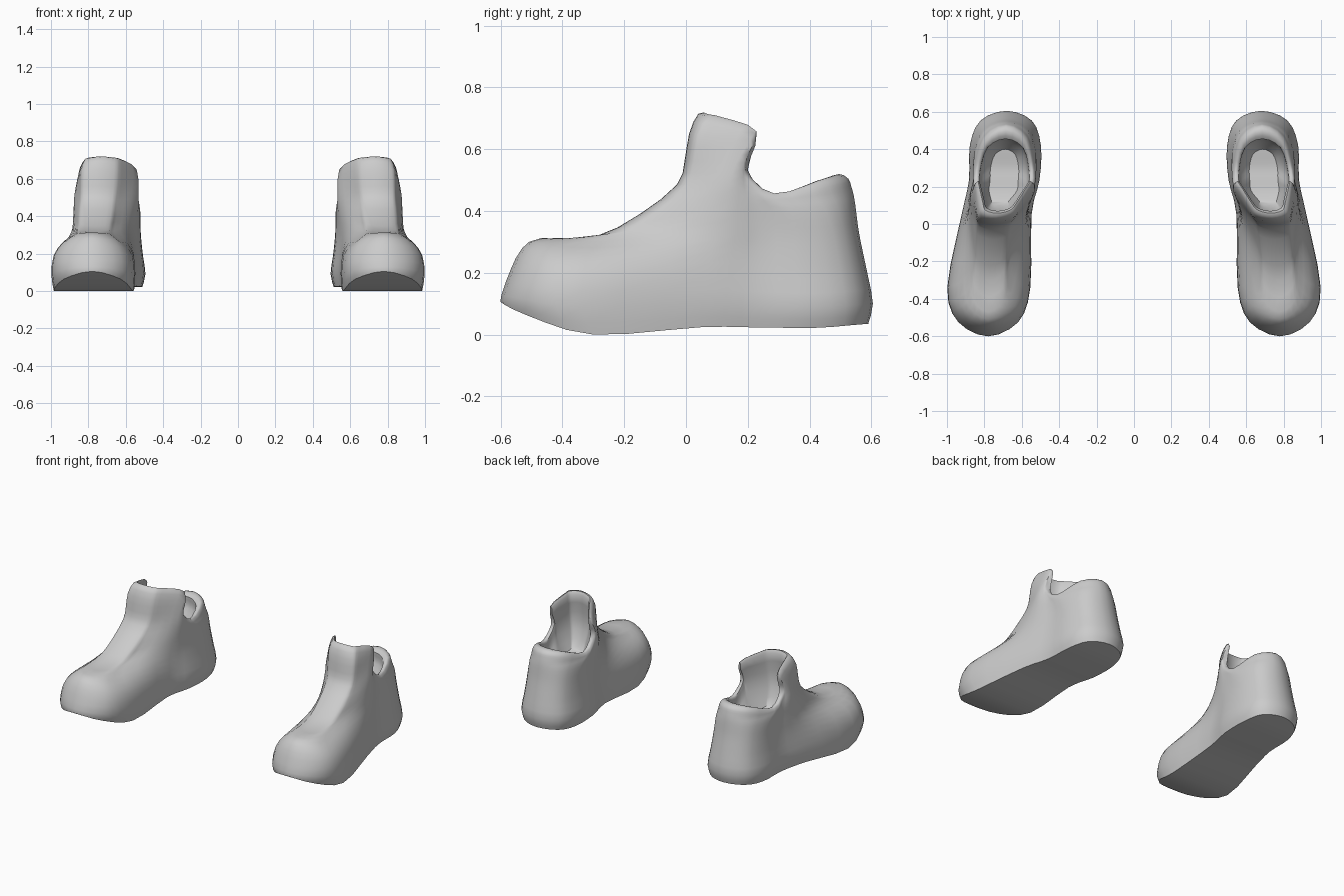
import bpy, bmesh, math
from mathutils import Vector

cube = bpy.data.objects.get("Cube")
if cube:
    bpy.data.objects.remove(cube)

# One plain grey for both shoes
grey = bpy.data.materials.new("plain grey")
grey.use_nodes = True
grey.diffuse_color = (0.6, 0.6, 0.6, 1)
grey.node_tree.nodes["Principled BSDF"].inputs["Base Color"].default_value = (0.6, 0.6, 0.6, 1)

# Foot centre line: (y, x)
CENTRE = [(-0.6, 0.78), (-0.35, 0.777), (0.0, 0.748), (0.2, 0.695), (0.6, 0.682)]

# Rings: front (y, z), ball, ankle (y, z, half width), notch (y, z) or None,
# heel (y, z, half width), back (y, z)
BODY = [
    ((-.60, .105), (-.30, .0, .212), (.05, .024, .18), None, (.42, .022, .172), (.59, .035)),
    ((-.597, .13), (-.34, .09, .222), (.05, .10, .187), None, (.42, .09, .190), (.605, .10)),
    ((-.568, .21), (-.33, .19, .21), (.07, .19, .178), None, (.41, .18, .178), (.589, .19)),
    ((-.53, .28), (-.32, .257, .165), (.08, .27, .167), None, (.40, .26, .17), (.573, .265)),
    ((-.47, .312), (-.26, .302, .11), (.10, .335, .163), None, (.39, .32, .166), (.56, .33)),
    ((-.30, .315), (-.14, .342, .102), (.11, .385, .163), None, (.37, .37, .166), (.553, .38)),
    ((-.15, .39), (-.05, .405, .106), (.13, .43, .165), None, (.34, .41, .166), (.548, .42)),
]
COLLAR = [
    ((-.03, .485), (.02, .487, .106), (.14, .49, .166), (.215, .455), (.30, .432, .165), (.543, .45)),
    ((-.005, .56), (.045, .56, .11), (.16, .55, .163), (.20, .49), (.29, .442, .163), (.535, .48)),
    ((.01, .65), (.062, .645, .11), (.195, .61, .16), (.193, .52), (.287, .45, .158), (.525, .505)),
    ((.04, .715), (.10, .70, .10), (.222, .652, .15), (.194, .537), (.285, .457, .15), (.495, .52)),
]
LINING = [
    ((.07, .70), (.125, .685, .085), (.228, .645, .132), (.20, .53), (.285, .45, .132), (.455, .50)),
    ((.055, .58), (.10, .56, .085), (.19, .55, .128), (.20, .49), (.285, .42, .128), (.46, .45)),
    ((.06, .47), (.10, .46, .072), (.18, .45, .115), (.215, .41), (.29, .37, .115), (.44, .40)),
    ((.10, .37), (.13, .35, .05), (.18, .335, .075), None, (.30, .32, .075), (.40, .33)),
]


def centre(y):
    for (y0, x0), (y1, x1) in zip(CENTRE, CENTRE[1:]):
        if y <= y1:
            return x0 + (x1 - x0) * max(0, (y - y0) / (y1 - y0))
    return CENTRE[-1][1]


def spline(pts, steps, closed):
    """Catmull-Rom curve through the points."""
    n = len(pts)
    get = (lambda i: pts[i % n]) if closed else (lambda i: pts[min(max(i, 0), n - 1)])
    out = []
    for i in range(n if closed else n - 1):
        a, b, c, d = (get(i + k) for k in (-1, 0, 1, 2))
        for s in range(steps):
            t = s / steps
            out.append(b + 0.5 * t * ((c - a) + t * ((2 * a - 5 * b + 4 * c - d)
                                                     + t * (3 * (b - c) + d - a))))
    if not closed:
        out.append(pts[-1].copy())
    return out


def ring(front, ball, ankle, notch, heel, back):
    """Closed loop: front, along the outer side to the back, and home on the inner side."""
    if notch is None:
        notch = [(p + q) / 2 for p, q in zip(ankle, heel)][:2]
    k = 0.72
    toe = (ball[0] + k * (front[0] - ball[0]), ball[1] + .6 * (front[1] - ball[1]), ball[2] * k)
    rear = (heel[0] + k * (back[0] - heel[0]), heel[1] + .7 * (back[1] - heel[1]), heel[2] * k)
    side = [toe, ball, ankle, (*notch, (ankle[2] + heel[2]) / 2), heel, rear]
    ends = [Vector((centre(y), y, z)) for y, z in (front, back)]
    outer, inner = ([Vector((centre(y) + s * w, y, z)) for y, z, w in side] for s in (1, -1))
    return spline([ends[0]] + outer + [ends[1]] + inner[::-1], 3, True)


def build_shoe(name, sign):
    bm = bmesh.new()
    rings = [ring(*r) for r in BODY + COLLAR + LINING]
    columns = [spline(list(col), 2, False) for col in zip(*rings)]
    rows = [[bm.verts.new((sign * p.x, p.y, max(p.z, 0.0))) for p in row] for row in zip(*columns)]
    n = len(rows[0])
    # Outer wall, rim and lining in one skin
    for lo, hi in zip(rows, rows[1:]):
        for i in range(n):
            j = (i + 1) % n
            bm.faces.new((lo[i], lo[j], hi[j], hi[i]))
    # Sole and footbed, as strips across the foot
    for row in (rows[0], rows[-1]):
        for i in range(n // 2):
            quad = [row[i], row[i + 1], row[n - i - 1], row[-i % n]]
            bm.faces.new(list(dict.fromkeys(quad)))
    bmesh.ops.recalc_face_normals(bm, faces=bm.faces)
    mesh = bpy.data.meshes.new(name)
    bm.to_mesh(mesh)
    bm.free()
    mesh.materials.append(grey)
    obj = bpy.data.objects.new(name, mesh)
    bpy.context.collection.objects.link(obj)
    return obj


bpy.ops.object.select_all(action='DESELECT')
for name, sign in (("left_shoe", 1), ("right_shoe", -1)):
    shoe = build_shoe(name, sign)
    shoe.select_set(True)
    bpy.context.view_layer.objects.active = shoe
bpy.ops.object.shade_smooth_by_angle(angle=math.radians(50))
